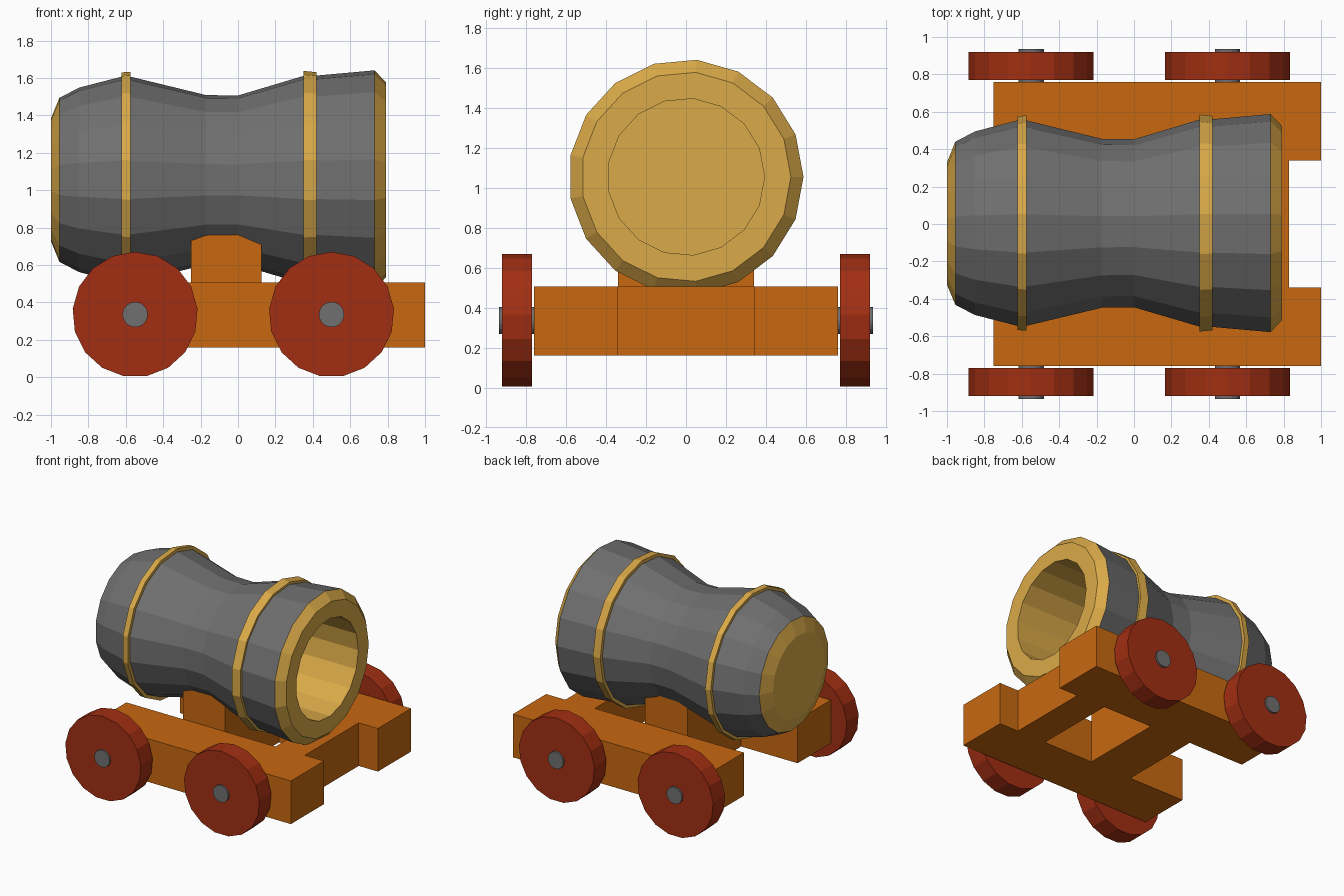
import bpy, bmesh, math

if "Cube" in bpy.data.objects:
    bpy.data.objects.remove(bpy.data.objects["Cube"])

SIDES = 17
AXIS_Z = 1.055


def material(name, rgb):
    m = bpy.data.materials.new(name)
    m.diffuse_color = (*rgb, 1)
    m.use_nodes = True
    m.node_tree.nodes["Principled BSDF"].inputs["Base Color"].default_value = m.diffuse_color
    return m


IRON = material("grey iron", (0.16, 0.16, 0.16))
GOLD = material("gold brass", (0.70, 0.40, 0.065))
WOOD = material("orange wood", (0.58, 0.14, 0.005))
RED = material("red wheel paint", (0.36, 0.028, 0.006))


def finish(bm, name, mats):
    bmesh.ops.recalc_face_normals(bm, faces=bm.faces)
    me = bpy.data.meshes.new(name)
    bm.to_mesh(me)
    bm.free()
    for m in mats:
        me.materials.append(m)
    ob = bpy.data.objects.new(name, me)
    bpy.context.collection.objects.link(ob)
    return ob


def lathe(name, profile, mats, gold_from=(), closed=False):
    """Spin (x, radius) points about the barrel axis; gold_from lists gold segments."""
    bm = bmesh.new()
    rings = []
    for x, r in profile:
        rings.append([bm.verts.new((x, r * math.cos(a), AXIS_Z + r * math.sin(a)))
                      for a in (2 * math.pi * i / SIDES for i in range(SIDES))])
    count = len(rings) if closed else len(rings) - 1
    for s in range(count):
        a, b = rings[s], rings[(s + 1) % len(rings)]
        for i in range(SIDES):
            j = (i + 1) % SIDES
            f = bm.faces.new((a[i], a[j], b[j], b[i]))
            f.material_index = 1 if s in gold_from else 0
    if not closed:
        for ring in (rings[0], rings[-1]):
            bm.faces.new(ring).material_index = len(mats) - 1
    return finish(bm, name, mats)


def box(name, x0, x1, y0, y1, z0, z1, mat):
    bm = bmesh.new()
    bmesh.ops.create_cube(bm, size=1)
    for v in bm.verts:
        v.co = (x1 if v.co.x > 0 else x0, y1 if v.co.y > 0 else y0, z1 if v.co.z > 0 else z0)
    return finish(bm, name, [mat])


def disc(name, x, z, r, y0, y1, mat):
    """Cylinder along y with a flat side resting at the bottom."""
    bm = bmesh.new()
    ends = [[bm.verts.new((x + r * math.sin(a), y, z + r * math.cos(a)))
             for a in (2 * math.pi * i / SIDES for i in range(SIDES))] for y in (y0, y1)]
    for i in range(SIDES):
        j = (i + 1) % SIDES
        bm.faces.new((ends[0][i], ends[0][j], ends[1][j], ends[1][i]))
    for e in ends:
        bm.faces.new(e)
    return finish(bm, name, [mat])


# barrel: gold breech cap, iron body, gold muzzle and gold bore
lathe("barrel", [(-1, 0.33), (-0.955, 0.44), (-0.85, 0.495), (-0.6, 0.56), (-0.17, 0.455),
                 (0, 0.453), (0.35, 0.558), (0.42, 0.56), (0.73, 0.588), (0.79, 0.525),
                 (0.79, 0.393), (0.0, 0.393)],
      [IRON, GOLD], gold_from=(0, 8, 9, 10))

# raised bands round the barrel
lathe("rear_band", [(-0.622, 0.53), (-0.622, 0.577), (-0.575, 0.58), (-0.575, 0.53)], [GOLD], closed=True)
lathe("front_band", [(0.35, 0.53), (0.35, 0.585), (0.42, 0.578), (0.42, 0.53)], [GOLD], closed=True)

# carriage beams, wheels and hubs on both sides
for side, s in (("left", 1), ("right", -1)):
    box(side + "_beam", -0.75, 1.0, *sorted((0.34 * s, 0.76 * s)), 0.16, 0.505, WOOD)
    for end, x in (("rear", -0.55), ("front", 0.5)):
        disc(f"{side}_{end}_wheel", x, 0.335, 0.335, 0.77 * s, 0.92 * s, RED)
        disc(f"{side}_{end}_hub", x, 0.335, 0.068, 0.72 * s, 0.935 * s, IRON)

# front cross beam
box("front_crossbeam", 0.57, 0.83, -0.34, 0.34, 0.16, 0.505, WOOD)

# saddle block, its top hollowed to fit the barrel
bm = bmesh.new()
slices = []
for y in (-0.34, -0.24, -0.12, 0, 0.12, 0.24, 0.34):
    top = [(x, AXIS_Z + 0.006 - math.sqrt(r * r - y * y))
           for x, r in ((-0.25, 0.475), (-0.17, 0.455), (0, 0.453), (0.125, 0.49))]
    slices.append([bm.verts.new((x, y, z)) for x, z in [(-0.25, 0.16)] + top + [(0.125, 0.16)]])
for a, b in zip(slices, slices[1:]):
    for i in range(6):
        j = (i + 1) % 6
        bm.faces.new((a[i], a[j], b[j], b[i]))
bm.faces.new(slices[0])
bm.faces.new(slices[-1])
finish(bm, "saddle_block", [WOOD])
